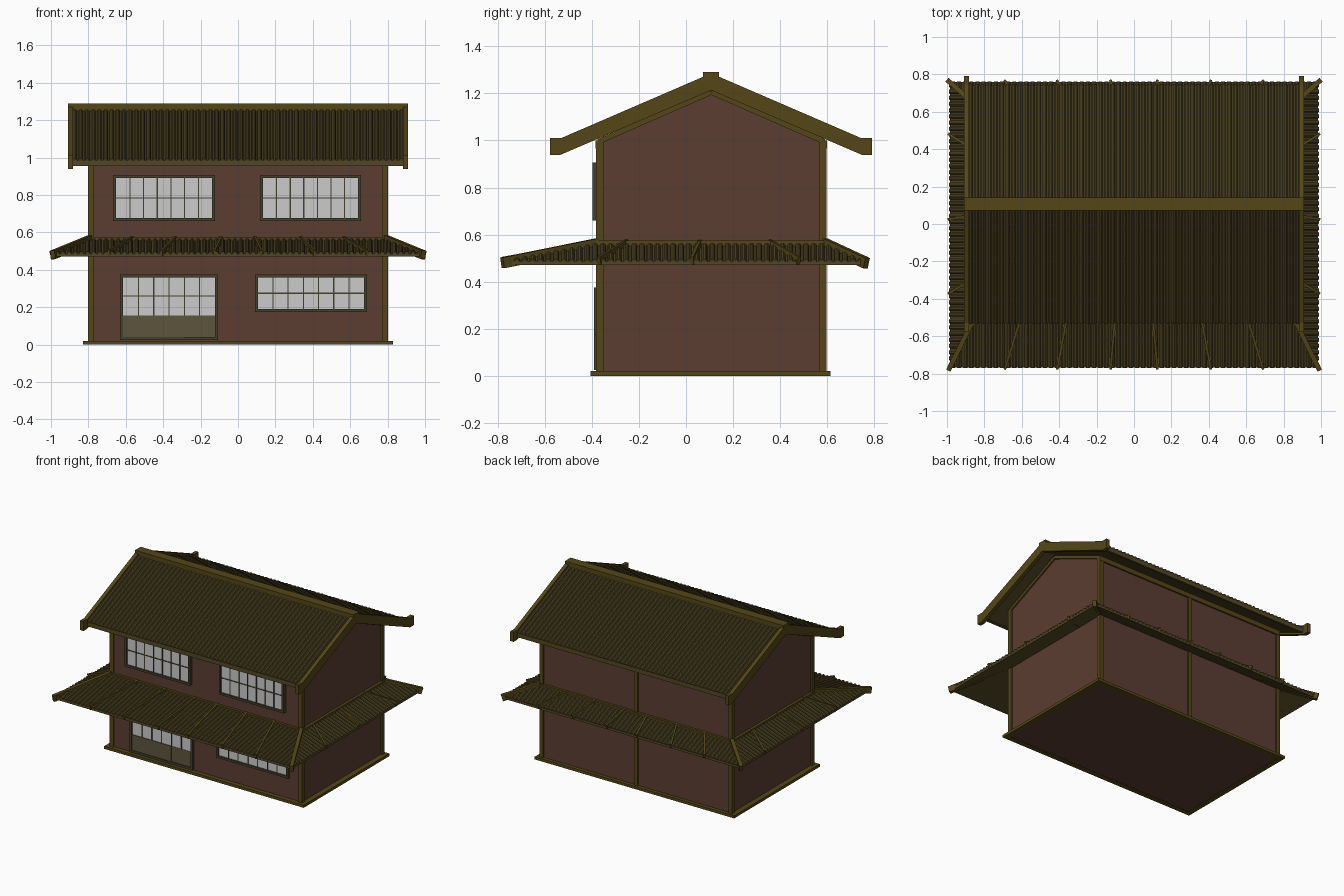
import bpy, bmesh, math
from mathutils import Vector as V

if "Cube" in bpy.data.objects:
    bpy.data.objects.remove(bpy.data.objects["Cube"])

CY = 0.107                      # y of the ridge line
X0, Y0, Y1 = 0.79, -0.372, 0.587  # wall half width, front and back faces


def mat(name, r, g, b):
    m = bpy.data.materials.new(name)
    m.diffuse_color = (r, g, b, 1)
    m.use_nodes = True
    m.node_tree.nodes["Principled BSDF"].inputs["Base Color"].default_value = m.diffuse_color
    return m


WOOD = mat("wood", 0.09, 0.062, 0.009)
TILE = mat("tile", 0.085, 0.062, 0.018)
WALL = mat("plaster", 0.105, 0.047, 0.031)
GLASS = mat("paper_pane", 0.55, 0.55, 0.55)
FRAME = mat("frame", 0.06, 0.05, 0.025)
PANEL = mat("door_panel", 0.11, 0.09, 0.048)


def prism(bm, a, b):
    """Closed solid between two matching rings of points."""
    a = [bm.verts.new(p) for p in a]
    b = [bm.verts.new(p) for p in b]
    bm.faces.new(a)
    bm.faces.new(b[::-1])
    for i in range(len(a)):
        j = (i + 1) % len(a)
        bm.faces.new((a[i], b[i], b[j], a[j]))


def box(bm, x0, x1, y0, y1, z0, z1):
    ring = [(x0, y0), (x1, y0), (x1, y1), (x0, y1)]
    prism(bm, [(x, y, z0) for x, y in ring], [(x, y, z1) for x, y in ring])


def bar(bm, p, q, w, h):
    """Square bar between two points, centred on the line."""
    p, q = V(p), V(q)
    d = (q - p).normalized()
    s = d.cross(V((0, 0, 1))).normalized()
    n = s.cross(d)
    offs = [s * w / 2 * i + n * h / 2 * j for i, j in ((-1, -1), (1, -1), (1, 1), (-1, 1))]
    prism(bm, [p + o for o in offs], [q + o for o in offs])


def slab(bm, pts, dz):
    prism(bm, pts, [V(p) - V((0, 0, dz)) for p in pts])


def ribs(bm, a, b, c, d, count, r=0.0125):
    """Half-round tile ribs running up the slope; eave a-b, upper edge d-c."""
    a, b, c, d = V(a), V(b), V(c), V(d)
    along = (b - a).normalized()
    length = (b - a).length
    left = (d - a).dot(along)
    right = (b - c).dot(along)
    up = (d - a) - along * left
    n = along.cross(up).normalized()
    for i in range(count):
        s = (i + 0.5) * length / count
        t = min(1, s / left if left > 1e-4 else 1, (length - s) / right if right > 1e-4 else 1)
        arc = [along * math.cos(k * math.pi / 5) * r + n * math.sin(k * math.pi / 5) * r for k in range(6)]
        p = a + along * s
        prism(bm, [p + o for o in arc], [p + up * t + o for o in arc])


def finish(bm, name, material):
    bmesh.ops.recalc_face_normals(bm, faces=bm.faces)
    me = bpy.data.meshes.new(name)
    bm.to_mesh(me)
    bm.free()
    me.materials.append(material)
    ob = bpy.data.objects.new(name, me)
    bpy.context.collection.objects.link(ob)
    return ob


# Walls: one gabled block
bm = bmesh.new()
gable = [(Y0, 0.015), (Y1, 0.015), (Y1, 1.005), (CY, 1.215), (Y0, 1.005)]
prism(bm, [(-X0, y, z) for y, z in gable], [(X0, y, z) for y, z in gable])
finish(bm, "walls", WALL)

# Base: underside and sill frame
bm = bmesh.new()
box(bm, -0.81, 0.81, -0.39, 0.6, 0.002, 0.014)
finish(bm, "floor", WALL)
bm = bmesh.new()
for y0, y1 in ((-0.405, -0.365), (0.575, 0.613)):
    box(bm, -0.83, 0.83, y0, y1, 0, 0.02)
for x in (-0.81, 0.81):
    box(bm, x - 0.02, x + 0.02, -0.365, 0.575, 0, 0.02)
finish(bm, "base_sill", WOOD)

# Posts: four corners and the middle of the back
bm = bmesh.new()
for x in (-0.786, 0.786):
    for y in (-0.366, 0.581):
        box(bm, x - 0.016, x + 0.016, y - 0.016, y + 0.016, 0.02, 1.0)
box(bm, -0.016, 0.016, 0.56, 0.597, 0.02, 1.0)
finish(bm, "posts", WOOD)

# Beams: wall tops, gable edges, band above the lower roof
bm = bmesh.new()
for y in (-0.372, 0.587):
    box(bm, -0.8, 0.8, y - 0.012, y + 0.012, 0.965, 1.0)
    for x in (-0.79, 0.79):
        bar(bm, (x, y, 0.995), (x, CY, 1.205), 0.024, 0.022)
for y in (-0.375, 0.59):
    box(bm, -0.81, 0.81, y - 0.015, y + 0.015, 0.548, 0.574)
for x in (-0.795, 0.795):
    box(bm, x - 0.015, x + 0.015, -0.36, 0.575, 0.548, 0.574)
finish(bm, "wall_beams", WOOD)

# Upper roof: slabs, ribs, eave boards
slabs, tiles, boards = bmesh.new(), bmesh.new(), bmesh.new()
for s in (-1, 1):
    ye = CY + s * 0.637
    quad = [(s * -0.89, ye, 0.985), (s * 0.89, ye, 0.985), (s * 0.89, CY, 1.26), (s * -0.89, CY, 1.26)]
    if s < 0:
        quad = [(0.89 * k, y, z) for k, y, z in
                ((-1, ye, 0.985), (1, ye, 0.985), (1, CY, 1.26), (-1, CY, 1.26))]
    else:
        quad = [(0.89 * k, y, z) for k, y, z in
                ((1, ye, 0.985), (-1, ye, 0.985), (-1, CY, 1.26), (1, CY, 1.26))]
    slab(slabs, quad, 0.03)
    ribs(tiles, *quad, 54)
    yb = ye - s * 0.01
    box(boards, -0.88, 0.88, yb - 0.01, yb + 0.01, 0.958, 0.983)
finish(slabs, "upper_roof_deck", TILE)
finish(tiles, "upper_roof_tiles", TILE)
finish(boards, "eave_boards", WOOD)

# Bargeboards with stepped ends, and the ridge cap
half = [(0.637, 1.01), (0.684, 1.01), (0.684, 0.938), (0.642, 0.938)]
prof = [(0, 1.285)] + half + [(0, 1.213)] + [(-d, z) for d, z in half[::-1]]
bm = bmesh.new()
for x in (-0.895, 0.895):
    prism(bm, [(x - 0.014, CY + d, z) for d, z in prof], [(x + 0.014, CY + d, z) for d, z in prof])
finish(bm, "bargeboards", WOOD)
bm = bmesh.new()
box(bm, -0.909, 0.909, CY - 0.034, CY + 0.034, 1.225, 1.29)
finish(bm, "ridge_cap", WOOD)

# Lower skirt roof: four sloping sides
ZE, ZT = 0.485, 0.558
eave = [V(p) for p in ((-0.985, -0.768, ZE), (0.985, -0.768, ZE), (0.985, 0.758, ZE), (-0.985, 0.758, ZE))]
top = [V(p) for p in ((-X0, Y0, ZT), (X0, Y0, ZT), (X0, Y1, ZT), (-X0, Y1, ZT))]
slabs, tiles, hips = bmesh.new(), bmesh.new(), bmesh.new()
for i in range(4):
    j = (i + 1) % 4
    quad = [eave[i], eave[j], top[j], top[i]]
    slab(slabs, quad, 0.015)
    ribs(tiles, *quad, 60 if i % 2 == 0 else 46)
    tip = (eave[i] - top[i]).normalized() * 0.014
    bar(hips, top[i] + V((0, 0, 0.004)), eave[i] + tip - V((0, 0, 0.003)), 0.026, 0.046)
finish(slabs, "lower_roof_deck", TILE)
finish(tiles, "lower_roof_tiles", TILE)
finish(hips, "lower_roof_hips", WOOD)

# Battens fanning over the lower roof
bm = bmesh.new()
UP = V((0, 0, 0.003))
for xe, xt in ((0.69, 0.565), (0.41, 0.335), (0.125, 0.09)):
    for s in (-1, 1):
        bar(bm, V((s * xe, -0.775, ZE)) + UP, V((s * xt, Y0, ZT)) + UP, 0.014, 0.036)
        bar(bm, V((s * xe, 0.765, ZE)) + UP, V((s * xt, Y1, ZT)) + UP, 0.014, 0.036)
for ye, yt in ((0.48, 0.355), (0.025, 0.06), (-0.37, -0.25)):
    for s in (-1, 1):
        bar(bm, V((s * 0.99, ye, ZE)) + UP, V((s * X0, yt, ZT)) + UP, 0.014, 0.036)
finish(bm, "lower_roof_battens", WOOD)


def window(name, x0, x1, z0, z1, cols, mid, yf, sill=None):
    """Framed lattice window; sill marks the top of a solid lower panel."""
    f, yb = 0.016, Y0 + 0.005
    zb = sill if sill else z0 + f
    bm = bmesh.new()
    for a, b in ((x0, x0 + f), (x1 - f, x1)):
        box(bm, a, b, yf, yb, z0, z1)
    box(bm, x0 + f, x1 - f, yf, yb, z0, z0 + f)
    box(bm, x0 + f, x1 - f, yf, yb, z1 - f, z1)
    w = (x1 - x0 - 2 * f) / cols
    for i in range(1, cols):
        x = x0 + f + i * w
        box(bm, x - 0.003, x + 0.003, yf + 0.006, yb, zb, z1 - f)
    box(bm, x0 + f, x1 - f, yf + 0.007, yb, mid - 0.003, mid + 0.003)
    finish(bm, name + "_frame", FRAME)
    bm = bmesh.new()
    box(bm, x0 + f, x1 - f, yf + 0.011, yb, zb, z1 - f)
    finish(bm, name + "_panes", GLASS)
    if sill:
        bm = bmesh.new()
        xm = x0 + f + w * 4
        box(bm, x0 + f, xm, yf + 0.005, yb, z0 + f, sill)
        box(bm, xm, x1 - f, yf + 0.009, yb, z0 + f, sill)
        finish(bm, name + "_panel", PANEL)


# Windows and sliding door on the front
window("upper_left_window", -0.667, -0.123, 0.66, 0.907, 7, 0.785, -0.397)
window("upper_right_window", 0.118, 0.658, 0.66, 0.907, 7, 0.785, -0.397)
window("lower_right_window", 0.09, 0.69, 0.175, 0.375, 7, 0.275, -0.39)
window("sliding_door", -0.63, -0.107, 0.025, 0.375, 6, 0.26, -0.39, 0.157)
